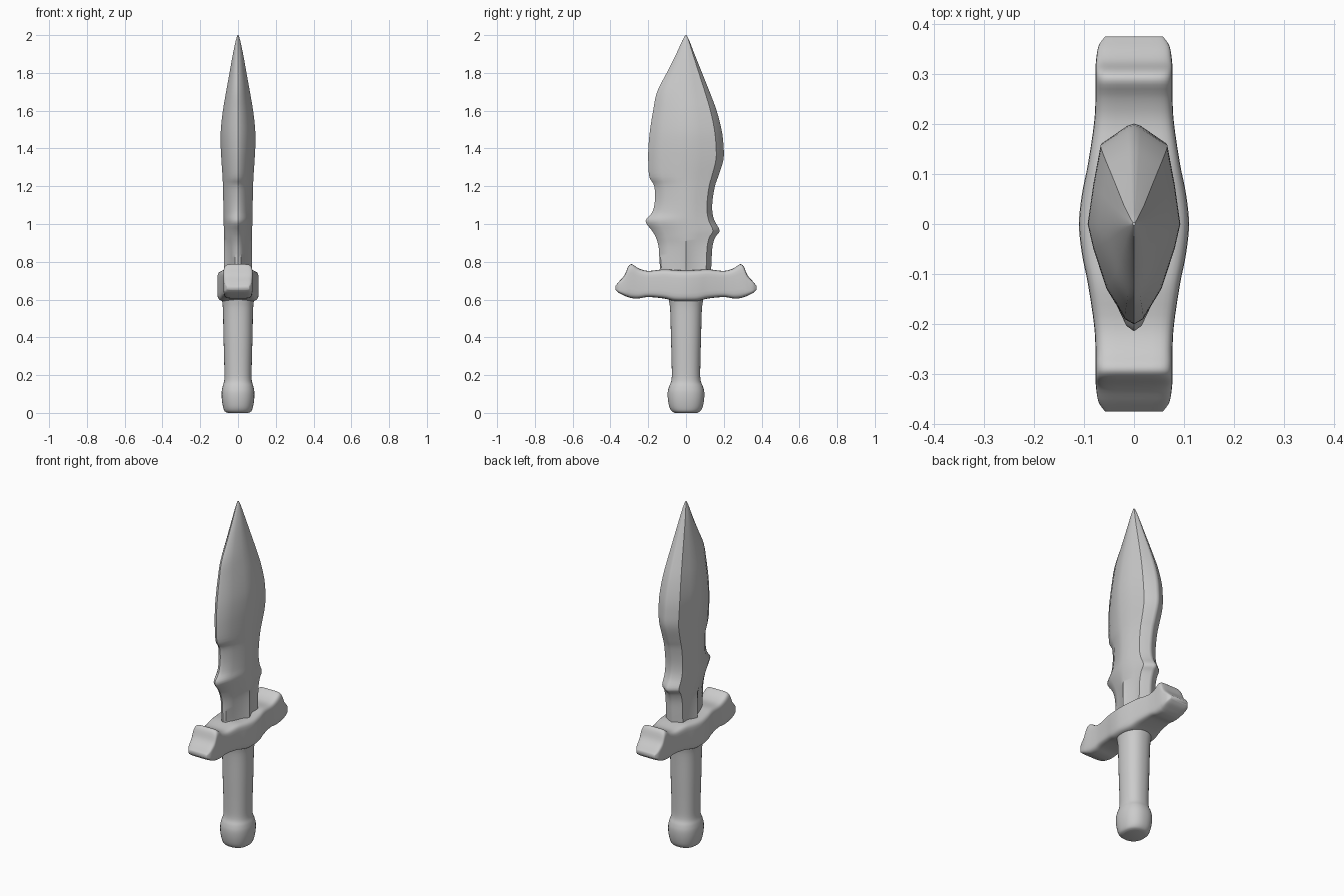
import bpy
import math

default = bpy.data.objects.get("Cube")
if default:
    bpy.data.objects.remove(default, do_unlink=True)

# One plain material for the whole dagger
steel = bpy.data.materials.new("light_grey")
steel.use_nodes = True
steel.diffuse_color = (0.6, 0.6, 0.6, 1)
bsdf = steel.node_tree.nodes["Principled BSDF"]
bsdf.inputs["Base Color"].default_value = (0.6, 0.6, 0.6, 1)
bsdf.inputs["Roughness"].default_value = 0.7


def smooth_stations(stations, steps):
    """Resample a list of station tuples along a smooth curve."""
    result = []
    last = len(stations) - 1
    for i in range(last):
        p0, p1 = stations[max(i - 1, 0)], stations[i]
        p2, p3 = stations[i + 1], stations[min(i + 2, last)]
        for k in range(steps):
            t = k / steps
            result.append([
                b + t * ((c - a) / 2 + t * (a - 2.5 * b + 2 * c - d / 2
                         + t * (1.5 * (b - c) + (d - a) / 2)))
                for a, b, c, d in zip(p0, p1, p2, p3)])
    result.append(list(stations[last]))
    return result


def loft(name, rings, angle):
    """Skin a list of equal rings and cap both ends."""
    n = len(rings[0])
    verts = [p for ring in rings for p in ring]
    faces = [(r * n + i, r * n + (i + 1) % n,
              (r + 1) * n + (i + 1) % n, (r + 1) * n + i)
             for r in range(len(rings) - 1) for i in range(n)]
    faces.append(tuple(reversed(range(n))))
    faces.append(tuple(range(len(verts) - n, len(verts))))
    mesh = bpy.data.meshes.new(name)
    mesh.from_pydata(verts, [], faces)
    mesh.materials.append(steel)
    obj = bpy.data.objects.new(name, mesh)
    bpy.context.collection.objects.link(obj)
    bpy.ops.object.select_all(action='DESELECT')
    bpy.context.view_layer.objects.active = obj
    obj.select_set(True)
    bpy.ops.object.mode_set(mode='EDIT')
    bpy.ops.mesh.select_all(action='SELECT')
    bpy.ops.mesh.normals_make_consistent(inside=False)
    bpy.ops.object.mode_set(mode='OBJECT')
    bpy.ops.object.shade_smooth_by_angle(angle=math.radians(angle))
    return obj


def superellipse(a, b, power, count):
    """Rounded outline points, boxier as power grows."""
    points = []
    for i in range(count):
        t = math.tau * (i + 0.5) / count
        c, s = math.cos(t), math.sin(t)
        points.append((a * math.copysign(abs(c) ** (2 / power), c),
                       b * math.copysign(abs(s) ** (2 / power), s)))
    return points


# Blade: height, front edge, back edge, half thickness, flank fullness
blade_stations = [
    (0.70, -0.13, 0.13, 0.075, 0.8), (0.80, -0.14, 0.135, 0.075, 0.75),
    (0.88, -0.145, 0.14, 0.075, 0.8), (0.93, -0.16, 0.155, 0.075, 0.9),
    (0.965, -0.18, 0.178, 0.075, 0.95), (1.015, -0.214, 0.152, 0.076, 1),
    (1.06, -0.18, 0.14, 0.077, 1), (1.12, -0.165, 0.14, 0.078, 1),
    (1.2, -0.168, 0.153, 0.08, 1), (1.25, -0.194, 0.17, 0.082, 1),
    (1.34, -0.2, 0.198, 0.088, 1), (1.42, -0.198, 0.198, 0.092, 1),
    (1.5, -0.19, 0.188, 0.091, 1), (1.6, -0.174, 0.162, 0.08, 1),
    (1.7, -0.153, 0.125, 0.063, 1), (1.8, -0.102, 0.085, 0.045, 1),
    (1.9, -0.052, 0.045, 0.027, 1), (1.97, -0.02, 0.018, 0.012, 1),
    (2.0, -0.003, 0.003, 0.003, 1)]


def blade_ring(z, front, back, w, full):
    side = [(0.2 * w, 0.95 * front), (0.6 * w * full, 0.65 * front),
            (0.88 * w * full, 0.25 * front), (w, 0),
            (0.88 * w * full, 0.4 * back), (0.72 * w, 0.8 * back),
            (0.14 * w, 0.98 * back)]
    ring = [(0, front)] + side + [(0, back)]
    ring += [(-x, y) for x, y in reversed(side)]
    return [(x, y, z) for x, y in ring]


loft("blade", [blade_ring(*s) for s in smooth_stations(blade_stations, 4)], 40)

# Crossguard: distance along y, bottom, top, half width
half_guard = [
    (0.0, 0.59, 0.755, 0.11), (0.06, 0.592, 0.757, 0.104),
    (0.12, 0.606, 0.76, 0.092), (0.2, 0.613, 0.752, 0.08),
    (0.25, 0.606, 0.765, 0.077), (0.285, 0.607, 0.787, 0.077),
    (0.305, 0.612, 0.776, 0.077), (0.325, 0.62, 0.73, 0.076),
    (0.355, 0.635, 0.695, 0.071), (0.374, 0.652, 0.672, 0.058)]
guard_stations = [(-y, lo, hi, w) for y, lo, hi, w in reversed(half_guard[1:])]
guard_stations += half_guard
guard_rings = []
for y, low, high, w in smooth_stations(guard_stations, 4):
    outline = superellipse(w, (high - low) / 2, 6, 32)
    guard_rings.append([(x, y, (low + high) / 2 + z) for x, z in outline])
loft("crossguard", guard_rings, 50)

# Grip and pommel: height, half width across x, half width across y
grip_stations = [
    (0.0, 0.055, 0.058), (0.008, 0.07, 0.075), (0.03, 0.079, 0.088),
    (0.07, 0.086, 0.096), (0.11, 0.087, 0.097), (0.14, 0.082, 0.09),
    (0.175, 0.073, 0.077), (0.25, 0.073, 0.076), (0.4, 0.077, 0.08),
    (0.54, 0.08, 0.084), (0.59, 0.084, 0.09), (0.64, 0.09, 0.1)]
grip_rings = [[(x, y, z) for x, y in superellipse(a, b, 2.3, 32)]
              for z, a, b in smooth_stations(grip_stations, 4)]
loft("grip_and_pommel", grip_rings, 50)
